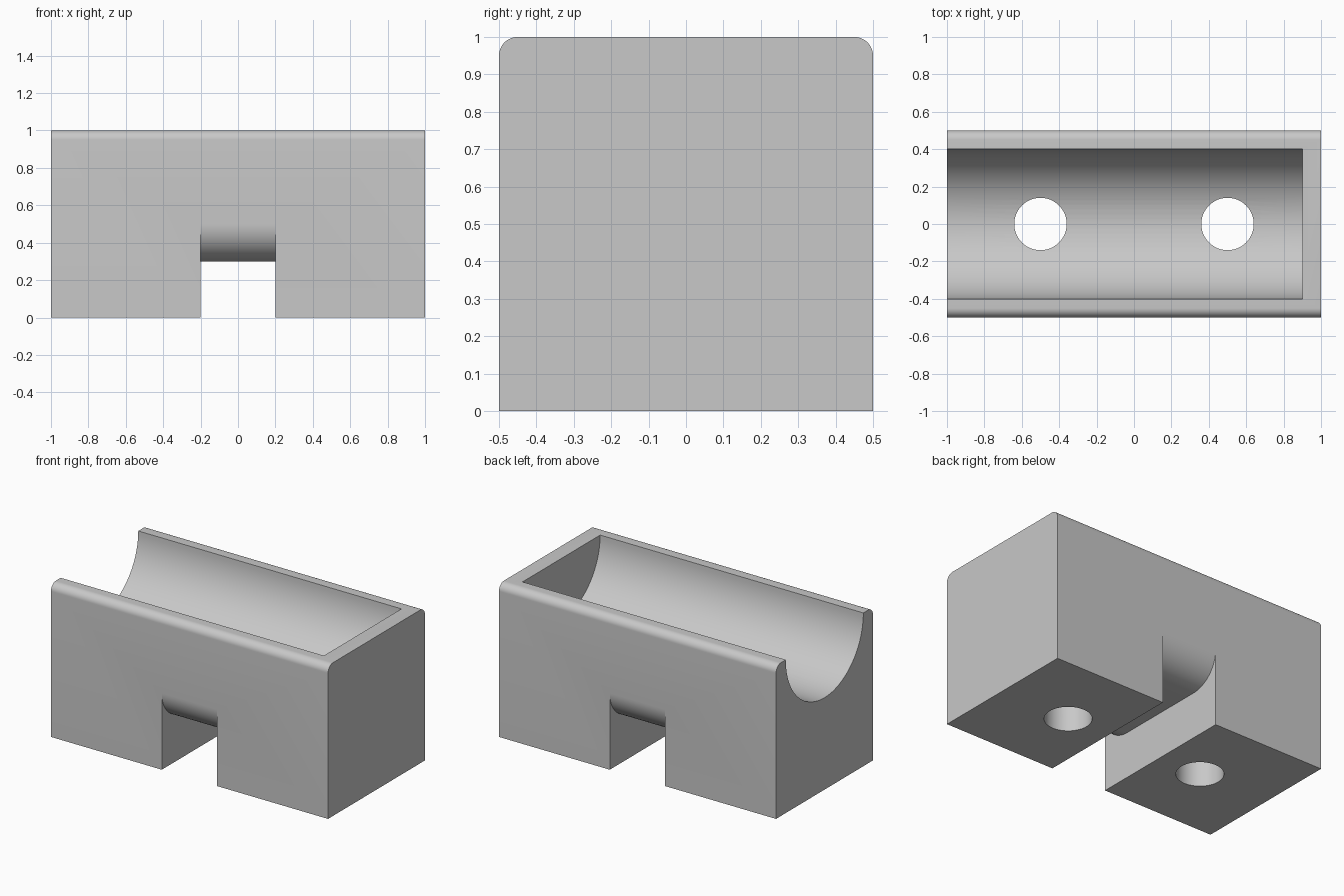
import bpy
import bmesh
from math import sin, cos, pi
from mathutils import Vector

default = bpy.data.objects.get("Cube")
if default:
    bpy.data.objects.remove(default, do_unlink=True)

gray = bpy.data.materials.new("light gray")
gray.use_nodes = True
color = (0.58, 0.58, 0.58, 1)
gray.diffuse_color = color
gray.node_tree.nodes["Principled BSDF"].inputs["Base Color"].default_value = color


def arc(cy, cz, r, start, end, steps):
    """Points of an arc in the YZ plane."""
    angles = [start + (end - start) * i / steps for i in range(steps + 1)]
    return [(cy + r * cos(a), cz + r * sin(a)) for a in angles]


def make_object(name, bm):
    bmesh.ops.recalc_face_normals(bm, faces=bm.faces)
    mesh = bpy.data.meshes.new(name)
    bm.to_mesh(mesh)
    bm.free()
    mesh.materials.append(gray)
    obj = bpy.data.objects.new(name, mesh)
    bpy.context.collection.objects.link(obj)
    return obj


def prism(name, profile, x0, x1):
    """Extrude a YZ profile along x."""
    bm = bmesh.new()
    face = bm.faces.new([bm.verts.new((x0, y, z)) for y, z in profile])
    ext = bmesh.ops.extrude_face_region(bm, geom=[face])
    moved = [g for g in ext["geom"] if isinstance(g, bmesh.types.BMVert)]
    bmesh.ops.translate(bm, verts=moved, vec=Vector((x1 - x0, 0, 0)))
    return make_object(name, bm)


def drill(name, x, radius):
    bm = bmesh.new()
    bmesh.ops.create_cone(bm, cap_ends=True, segments=64, radius1=radius,
                          radius2=radius, depth=3)
    bmesh.ops.translate(bm, verts=bm.verts, vec=Vector((x, 0, 0.5)))
    return make_object(name, bm)


# Block with rounded long top edges
block = prism("trough_block",
              [(-0.5, 0), (0.5, 0)]
              + arc(0.45, 0.95, 0.05, 0, pi / 2, 12)
              + arc(-0.45, 0.95, 0.05, pi / 2, pi, 12), -1, 1)

# Half-round trough, open at one end
trough = prism("trough_cutter",
               [(0.4, 1.2), (-0.4, 1.2)] + arc(0, 1, 0.4, pi, 2 * pi, 48),
               -1.2, 0.9)

# Cross slot underneath, its ceiling flaring up at both mouths
slot = prism("slot_cutter",
             [(-0.6, -0.1), (0.6, -0.1), (0.6, 0.5)]
             + arc(0.3, 0.5, 0.2, 0, -pi / 2, 20)
             + arc(-0.3, 0.5, 0.2, -pi / 2, -pi, 20)
             + [(-0.6, 0.5)], -0.2, 0.2)

# Two vertical through holes
holes = [drill("hole_cutter", x, 0.14) for x in (-0.5, 0.5)]

cutters = [trough, slot] + holes
for cutter in cutters:
    cutter.hide_render = True
    mod = block.modifiers.new(cutter.name, "BOOLEAN")
    mod.operation = "DIFFERENCE"
    mod.solver = "EXACT"
    mod.object = cutter

# Bake the cuts and drop the cutters
bpy.context.view_layer.update()
depsgraph = bpy.context.evaluated_depsgraph_get()
baked = bpy.data.meshes.new_from_object(block.evaluated_get(depsgraph))
block.modifiers.clear()
block.data = baked
for cutter in cutters:
    bpy.data.objects.remove(cutter, do_unlink=True)

# Smooth curved walls, crisp edges
for obj in bpy.context.selected_objects:
    obj.select_set(False)
block.select_set(True)
bpy.context.view_layer.objects.active = block
bpy.ops.object.shade_smooth_by_angle(angle=pi / 6)
